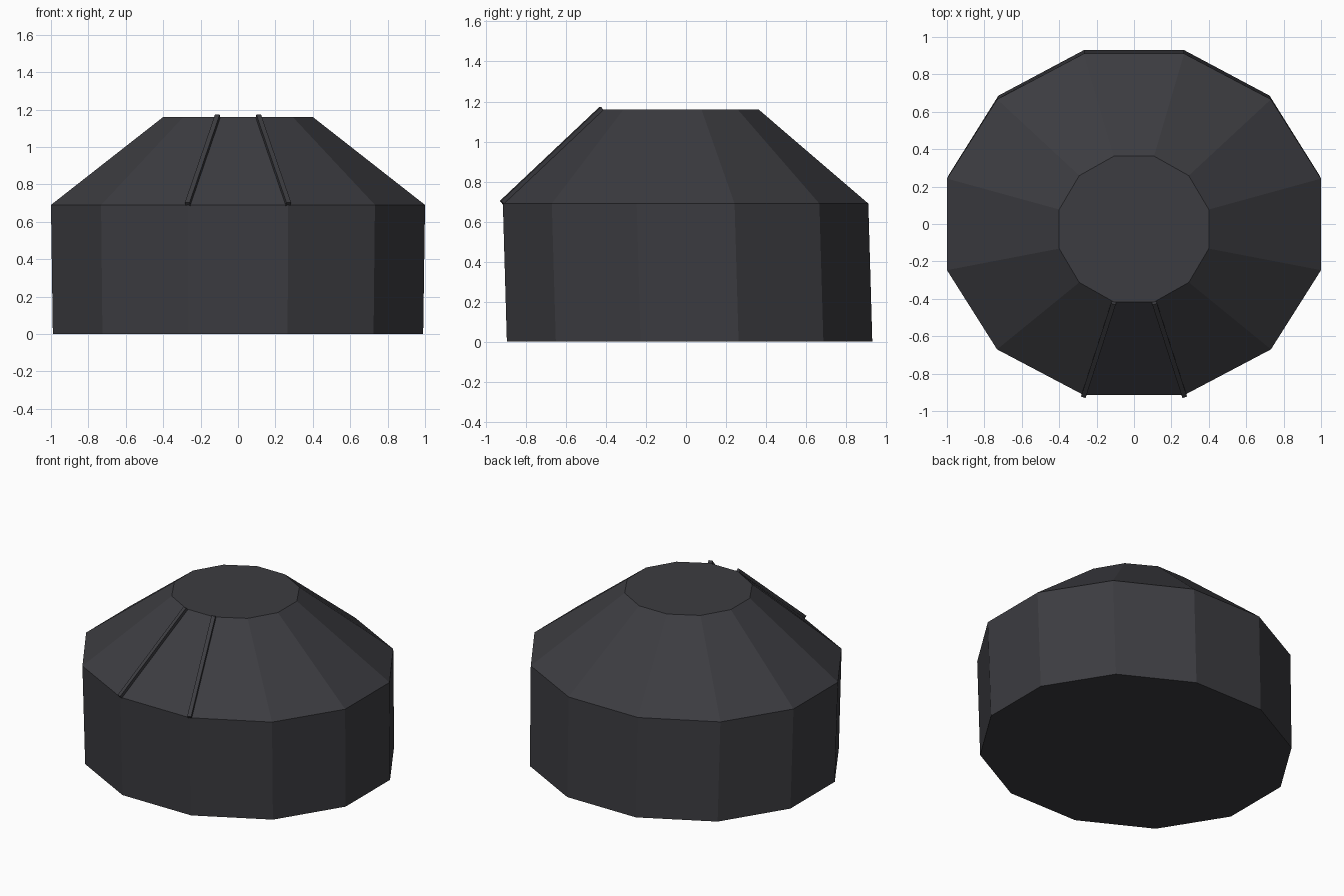
import bpy, bmesh, math
from mathutils import Vector, Matrix

if "Cube" in bpy.data.objects:
    bpy.data.objects.remove(bpy.data.objects["Cube"])

SIDES = 12


def material(name, rgb):
    m = bpy.data.materials.new(name)
    m.diffuse_color = (*rgb, 1)
    m.use_nodes = True
    m.node_tree.nodes["Principled BSDF"].inputs["Base Color"].default_value = m.diffuse_color
    return m


def make_object(name, bm, mat):
    bmesh.ops.recalc_face_normals(bm, faces=bm.faces)
    mesh = bpy.data.meshes.new(name)
    bm.to_mesh(mesh)
    bm.free()
    mesh.materials.append(mat)
    obj = bpy.data.objects.new(name, mesh)
    bpy.context.collection.objects.link(obj)
    return obj


def ring(half_x, half_y, centre_y, z):
    """Twelve-sided ring with flat sides facing the axes."""
    k = 1 / math.cos(math.pi / SIDES)
    pts = []
    for i in range(SIDES):
        a = 2 * math.pi * (i + 0.5) / SIDES
        pts.append(Vector((half_x * k * math.cos(a),
                           centre_y + half_y * k * math.sin(a), z)))
    return pts


charcoal = material("charcoal", (0.045, 0.045, 0.052))

# Body: slightly skewed drum below a truncated cone
rings = [ring(0.99, 0.913, 0.018, 0.0),
         ring(1.0, 0.913, -0.002, 0.69),
         ring(0.40, 0.39, -0.027, 1.16)]
bm = bmesh.new()
loops = [[bm.verts.new(p) for p in r] for r in rings]
for low, high in zip(loops, loops[1:]):
    for i in range(SIDES):
        j = (i + 1) % SIDES
        bm.faces.new((low[i], low[j], high[j], high[i]))
bm.faces.new(loops[0][::-1])
bm.faces.new(loops[-1])
make_object("body", bm, charcoal)

# Roof ribs: thin bars along the two front seams of the cone
for name, i in (("left_rib", 8), ("right_rib", 9)):
    low, high = rings[1][i], rings[2][i]
    along = (high - low).normalized()
    outward = Vector((low.x, low.y, 0.9))
    normal = (outward - along * outward.dot(along)).normalized()
    across = along.cross(normal)
    frame = Matrix((across, along, normal)).transposed().to_4x4()
    frame.translation = (low + high) / 2
    size = Matrix.Diagonal((0.026, (high - low).length, 0.036, 1))
    bm = bmesh.new()
    bmesh.ops.create_cube(bm, size=1, matrix=frame @ size)
    make_object(name, bm, charcoal)
